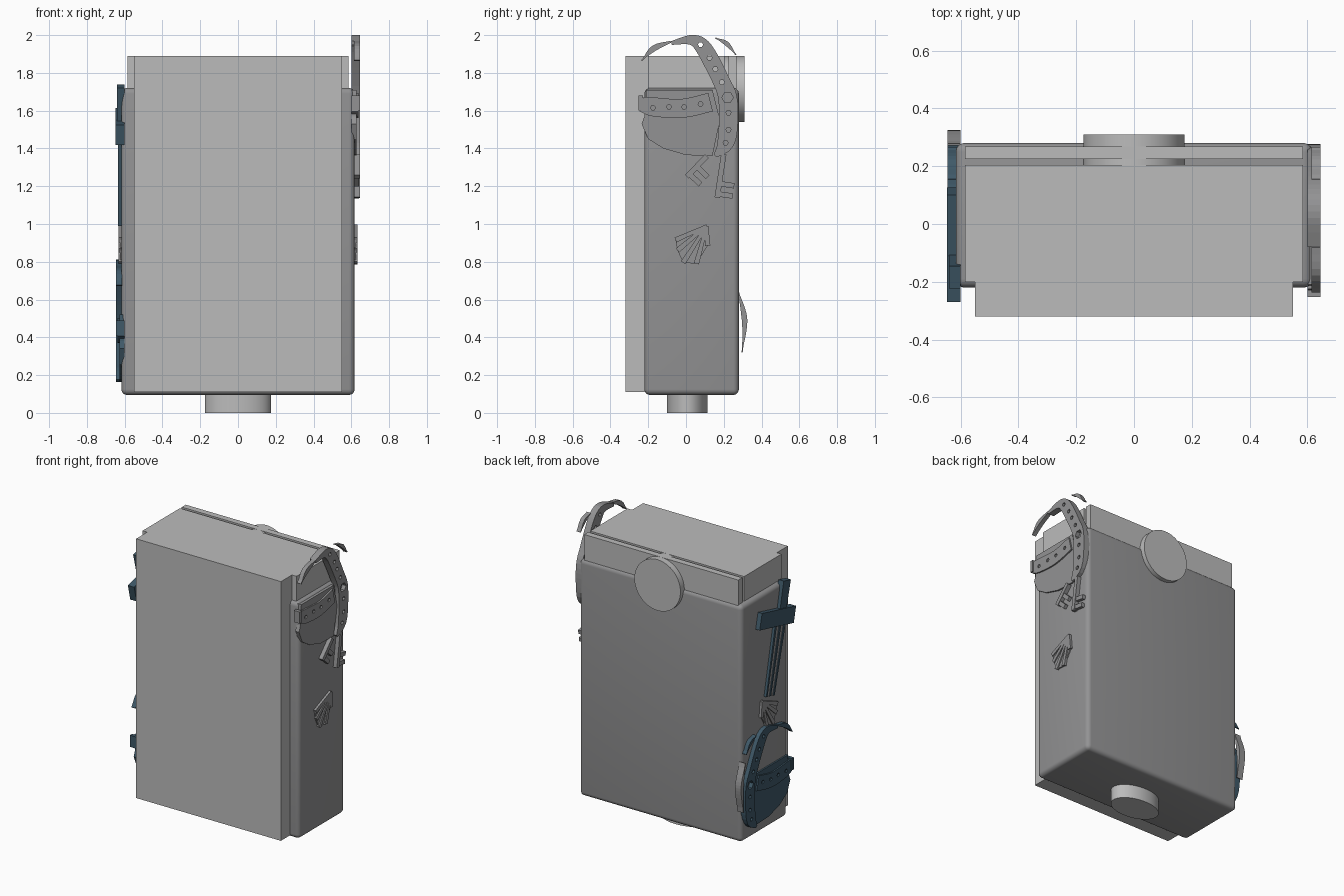
import bpy
import bmesh
from math import pi, cos, sin
from mathutils import Vector

old = bpy.data.objects.get("Cube")
if old:
    bpy.data.objects.remove(old, do_unlink=True)


def material(name, rgb):
    m = bpy.data.materials.new(name)
    m.use_nodes = True
    color = (*rgb, 1)
    m.diffuse_color = color
    m.node_tree.nodes["Principled BSDF"].inputs["Base Color"].default_value = color
    return m


light = material("light grey", (0.5, 0.5, 0.5))
dark = material("mid grey", (0.29, 0.29, 0.295))
blue = material("slate blue", (0.05, 0.1, 0.14))


def finish(name, bm, mat):
    bmesh.ops.recalc_face_normals(bm, faces=bm.faces[:])
    mesh = bpy.data.meshes.new(name)
    bm.to_mesh(mesh)
    bm.free()
    ob = bpy.data.objects.new(name, mesh)
    bpy.context.collection.objects.link(ob)
    mesh.materials.append(mat)
    return ob


def activate(ob):
    bpy.ops.object.select_all(action='DESELECT')
    ob.select_set(True)
    bpy.context.view_layer.objects.active = ob


def smooth(ob):
    activate(ob)
    bpy.ops.object.shade_smooth_by_angle(angle=pi / 6)


def box(name, low, high, mat, bevel=0):
    bm = bmesh.new()
    bmesh.ops.create_cube(bm, size=1)
    for v in bm.verts:
        v.co = [a + (b - a) * (c + 0.5) for a, b, c in zip(low, high, v.co)]
    if bevel:
        bmesh.ops.bevel(bm, geom=bm.edges[:], offset=bevel, segments=5,
                        profile=0.5, affect='EDGES')
    ob = finish(name, bm, mat)
    if bevel:
        smooth(ob)
    return ob


def disc(name, center, radii, axis, mat):
    bm = bmesh.new()
    bmesh.ops.create_cone(bm, cap_ends=True, segments=64, radius1=1, radius2=1, depth=2)
    for v in bm.verts:
        x, y, z = v.co
        if axis == 'Y':
            y, z = z, y
        v.co = Vector(center) + Vector((x * radii[0], y * radii[1], z * radii[2]))
    ob = finish(name, bm, mat)
    smooth(ob)


def slab(name, outline, side, top, mat, base=0.6):
    """Outline in the side plane, extruded outwards from the case wall."""
    bm = bmesh.new()
    face = bm.faces.new([bm.verts.new((side * base, y, z)) for y, z in outline])
    out = bmesh.ops.extrude_face_region(bm, geom=[face])["geom"]
    for v in out:
        if isinstance(v, bmesh.types.BMVert):
            v.co.x = side * top
    return finish(name, bm, mat)


def curve(points, steps=4):
    """Smooth path through the points; each is (y, z, half width)."""
    p = [Vector(q) for q in points]
    p = [p[0] * 2 - p[1]] + p + [p[-1] * 2 - p[-2]]
    path = []
    for a, b, c, d in zip(p, p[1:], p[2:], p[3:]):
        for i in range(steps):
            t = i / steps
            path.append(b + ((c - a) * t + (a * 2 - b * 5 + c * 4 - d) * t * t
                             + (b * 3 - a - c * 3 + d) * t ** 3) / 2)
    return path + [p[-2]]


def ribbon(name, points, side, top, mat, dz=0, base=0.6):
    path = curve(points) if len(points) > 2 else [Vector(q) for q in points]
    left, right = [], []
    for i, q in enumerate(path):
        d = (path[min(i + 1, len(path) - 1)] - path[max(i - 1, 0)]).xy.normalized()
        n = Vector((-d.y, d.x)) * max(q.z, 0.003)
        c = q.xy + Vector((0, dz))
        left.append(c + n)
        right.append(c - n)
    return slab(name, left + right[::-1], side, top, mat, base)


def punch(ob, holes, side, dz):
    """Cut diamond holes; each is (y, z, radius)."""
    for y, z, r in holes:
        pts = [(y + r * cos(k * pi / 3), z + dz + r * sin(k * pi / 3)) for k in range(6)]
        cutter = slab("hole_cutter", pts, side, 0.7, dark, 0.5)
        cutter.hide_render = True
        mod = ob.modifiers.new("hole", 'BOOLEAN')
        mod.operation = 'DIFFERENCE'
        mod.object = cutter
        activate(ob)
        bpy.ops.object.modifier_apply(modifier=mod.name)
        bpy.data.objects.remove(cutter, do_unlink=True)


# Case, front panel, raised top and base
box("case", (-.617, -.22, .095), (.617, .28, 1.72), dark, .03)
box("front_panel", (-.55, -.32, .11), (.55, -.2, 1.89), light)
box("top_block", (-.585, -.2, 1.6), (.585, .205, 1.89), light)
box("back_rail", (-.585, .225, 1.6), (.585, .268, 1.89), light)
disc("back_disc", (0, .257, 1.715), (.175, .053, .175), 'Y', light)
disc("base_foot", (0, .007, .06), (.175, .108, .06), 'Z', light)


# Strapped pouch badge, used on both sides
def badge(prefix, side, dz, mat):
    pouch = [(-.235, 1.53), (-.2, 1.45), (-.12, 1.4), (0, 1.365), (.14, 1.36),
             (.18, 1.55), (.14, 1.71), (-.21, 1.71), (-.22, 1.57)]
    slab(prefix + "_pouch", [(y, z + dz) for y, z in pouch], side, .628, mat)
    strap = ribbon(prefix + "_strap", [
        (-.077, 1.958, .01), (.02, 1.975, .025), (.077, 1.95, .04), (.125, 1.88, .045),
        (.19, 1.75, .045), (.22, 1.67, .05), (.225, 1.55, .05), (.21, 1.43, .045),
        (.155, 1.36, .01)], side, .645, mat, dz)
    punch(strap, [(.077, 1.95, .014), (.125, 1.88, .014), (.155, 1.82, .014),
                  (.19, 1.75, .014), (.22, 1.67, .03), (.225, 1.59, .014),
                  (.225, 1.5, .014), (.21, 1.43, .014)], side, dz)
    band = ribbon(prefix + "_band", [(-.235, 1.635, .04), (-.17, 1.62, .05),
                                     (-.02, 1.612, .05), (.13, 1.645, .05)],
                  side, .638, mat, dz)
    punch(band, [(-.175, 1.615, .013), (-.09, 1.62, .013), (-.01, 1.62, .013),
                 (.077, 1.635, .013)], side, dz)
    ribbon(prefix + "_buckle", [(-.24, 1.68, .012), (-.24, 1.6, .012)], side, .645, mat, dz)
    ribbon(prefix + "_front_sliver", [(-.235, 1.865, 0), (-.17, 1.93, .016),
                                      (-.08, 1.965, .005)], side, .645, mat, dz, .615)
    ribbon(prefix + "_back_sliver", [(.155, 1.985, 0), (.215, 1.955, .012),
                                     (.265, 1.895, 0)], side, .645, mat, dz, .615)


badge("left_badge", 1, 0, dark)
badge("right_badge", -1, -1.19, blue)
ribbon("right_badge_outer_strap", [(.275, .65, 0), (.305, .53, .014), (.31, .45, .012),
                                   (.297, .32, 0)], -1, .645, dark)


# Hanging keys: a shaft with two teeth each
def key(name, start, end):
    a, b = Vector(start), Vector(end)
    d = (b - a).normalized()
    n = Vector((-d.y, d.x))
    ribbon(name + "_shaft", [(*a, .014), (*b, .014)], 1, .645, dark)
    for k in (0.02, 0.075):
        root = b - d * k
        ribbon(name + "_tooth", [(*root, .014), (*(root + n * .08), .014)], 1, .64, dark)


key("front_key", (.11, 1.36), (.005, 1.25))
key("back_key", (.2, 1.37), (.165, 1.14))


# Fan shells with raised ribs
def shell(prefix, side, dy):
    fan = [(.11, .99), (.02, .96), (-.055, .915), (-.045, .86), (-.015, .795),
           (.055, .79), (.115, .885), (.12, .96)]
    fan = [(y + dy, z) for y, z in fan]
    slab(prefix + "_shell", fan, side, .625, dark)
    for tip in fan[2:7]:
        ribbon(prefix + "_shell_rib", [(*fan[0], .008), (*tip, .014)], side, .633, dark)


shell("left", 1, 0)
shell("right", -1, -.04)

# Sword: blade, blue edges, guard and grip
hilt, tip = Vector((-.185, 1.73)), Vector((-.01, 1.0))
along = (tip - hilt).normalized()
across = Vector((-along.y, along.x))
guard = hilt + along * .235
ribbon("sword_blade", [(*guard, .055), (*tip, .045)], -1, .63, dark)
for s in (-1, 0, 1):
    ribbon("sword_blade_edge", [(*(guard + across * s * .05), .01),
                                (*(tip + across * s * .04), .007)], -1, .635, blue)
ribbon("sword_grip", [(*hilt, .04), (*guard, .035)], -1, .64, blue)
ribbon("sword_guard", [(*(guard - across * .13), .055), (*(guard + across * .25), .055)],
       -1, .648, blue)
